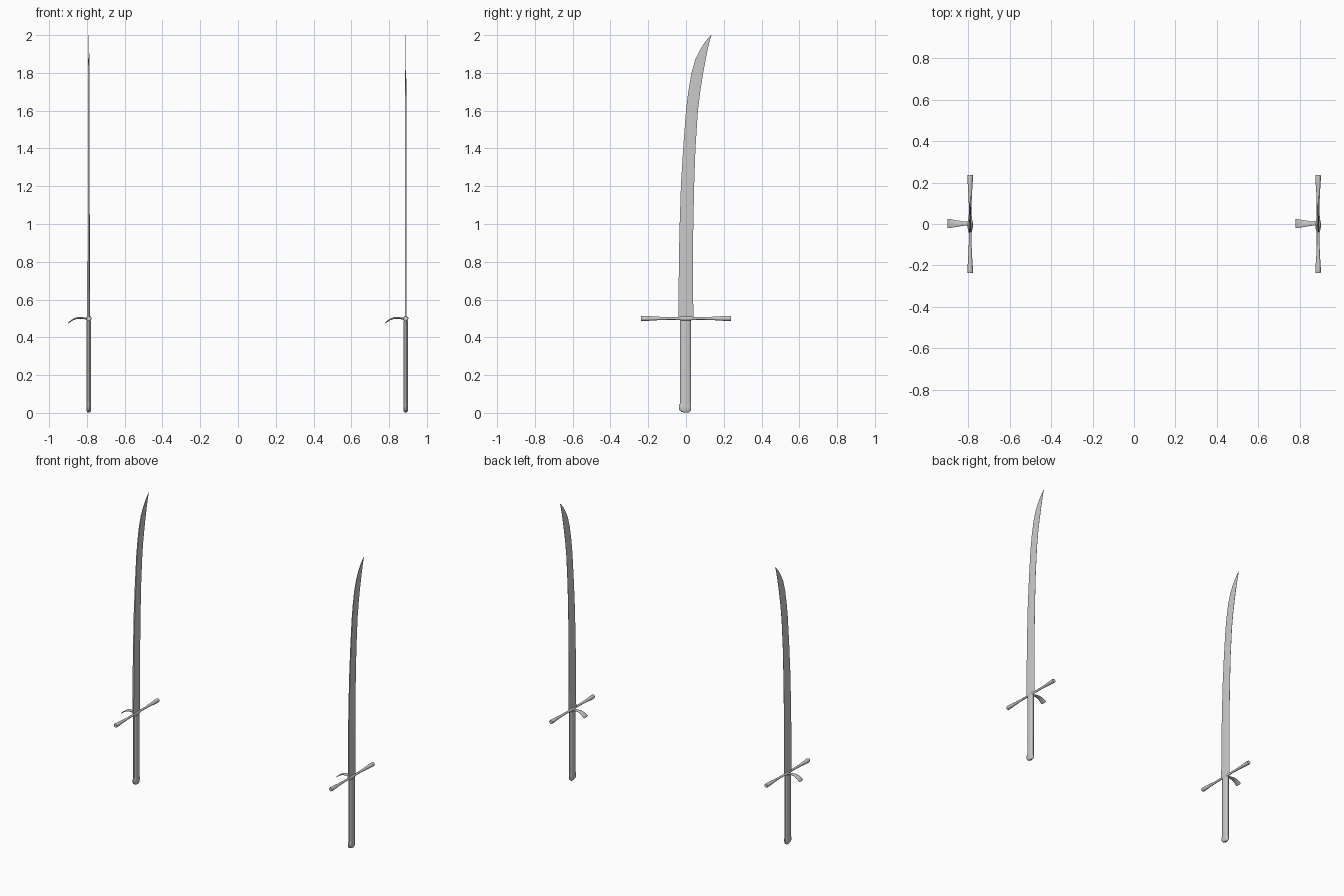
import bpy, math

if "Cube" in bpy.data.objects:
    bpy.data.objects.remove(bpy.data.objects["Cube"])

def loft(name, rings, x0, smooth=35):
    """Skin a list of equal-length vertex rings and cap both ends."""
    n = len(rings[0])
    verts = [v for r in rings for v in r]
    faces = [(i*n + j, i*n + (j+1) % n, (i+1)*n + (j+1) % n, (i+1)*n + j)
             for i in range(len(rings)-1) for j in range(n)]
    faces += [tuple(range(n))[::-1], tuple(range(len(verts)-n, len(verts)))]
    me = bpy.data.meshes.new(name)
    me.from_pydata(verts, [], faces)
    ob = bpy.data.objects.new(name, me)
    bpy.context.collection.objects.link(ob)
    ob.location.x = x0
    bpy.ops.object.select_all(action='DESELECT')
    ob.select_set(True)
    bpy.context.view_layer.objects.active = ob
    bpy.ops.object.mode_set(mode='EDIT')
    bpy.ops.mesh.select_all(action='SELECT')
    bpy.ops.mesh.normals_make_consistent(inside=False)
    bpy.ops.object.mode_set(mode='OBJECT')
    bpy.ops.object.shade_smooth_by_angle(angle=math.radians(smooth))
    return ob

def oval(n, ra, rb, p=1.0):
    """Points of a rounded section; p below 1 makes it boxier."""
    out = []
    for k in range(n):
        a = 2*math.pi*(k + .5)/n
        c, s = math.cos(a), math.sin(a)
        out.append((math.copysign(abs(c)**p*ra, c), math.copysign(abs(s)**p*rb, s)))
    return out

# z, spine y, edge y, half thickness
BLADE = [(.50, -.041, .039, .0052), (.75, -.038, .037, .0050), (.95, -.035, .038, .0048),
         (1.2, -.027, .043, .0045), (1.4, -.015, .050, .0042), (1.6, 0, .063, .0038),
         (1.7, .012, .075, .0035), (1.8, .029, .091, .0031), (1.87, .049, .104, .0026),
         (1.92, .073, .114, .0021), (1.96, .098, .123, .0016), (1.985, .118, .130, .001),
         (2.0, .134, .136, .0004)]
# z, back y, front y, half width
GRIP = [(.035, -.031, .026, .0125), (.25, -.031, .026, .0130), (.49, -.031, .026, .0130)]
POMMEL = [(.001, -.010, .012, .006), (.006, -.024, .020, .010), (.014, -.036, .026, .012),
          (.028, -.039, .028, .013), (.042, -.037, .028, .013), (.052, -.031, .026, .012)]
# y, half width, half height of the cross bar
BAR = [(0, .011, .013), (.022, .010, .011), (.045, .007, .007), (.10, .007, .0075),
       (.15, .009, .0095), (.20, .0125, .013), (.228, .014, .014), (.237, .0125, .0125)]
# x, z, half width of the curved side guard
NAIL = [(0, .499, .010), (-.018, .500, .009), (-.040, .503, .012), (-.062, .502, .016),
        (-.082, .495, .019), (-.098, .484, .0225), (-.108, .476, .023)]

def oval_stack(rows, n, p):
    return [[(a, (y0+y1)/2 + b, z) for a, b in oval(n, w, (y1-y0)/2, p)]
            for z, y0, y1, w in rows]

def sword(tag, x0, thick):
    # blade: thick spine, flat to mid width, then ground to the edge
    rings = []
    for z, s, e, t in BLADE:
        t *= thick
        m = s + (e-s)*.5
        rings.append([(-t*.9, s, z), (t*.9, s, z), (t, m, z),
                      (.0006*thick, e, z), (-.0006*thick, e, z), (-t, m, z)])
    loft("blade_" + tag, rings, x0, 20)

    # grip and beaked pommel
    loft("grip_" + tag, oval_stack(GRIP, 16, .8), x0)
    loft("pommel_" + tag, oval_stack(POMMEL, 16, .8), x0)

    # cross guard bar with flared ends
    rows = [(-y, a, b) for y, a, b in BAR[:0:-1]] + BAR
    loft("cross_guard_" + tag,
         [[(a, y, .50 + b) for a, b in oval(16, rx, rz)] for y, rx, rz in rows], x0)

    # side guard curling down to the left
    loft("side_guard_" + tag,
         [[(x + b*.3, .002 + a, z + b) for a, b in oval(12, w, .005, .8)]
          for x, z, w in NAIL], x0)

sword("left", -.790, 1.1)
sword("right", .888, .85)
